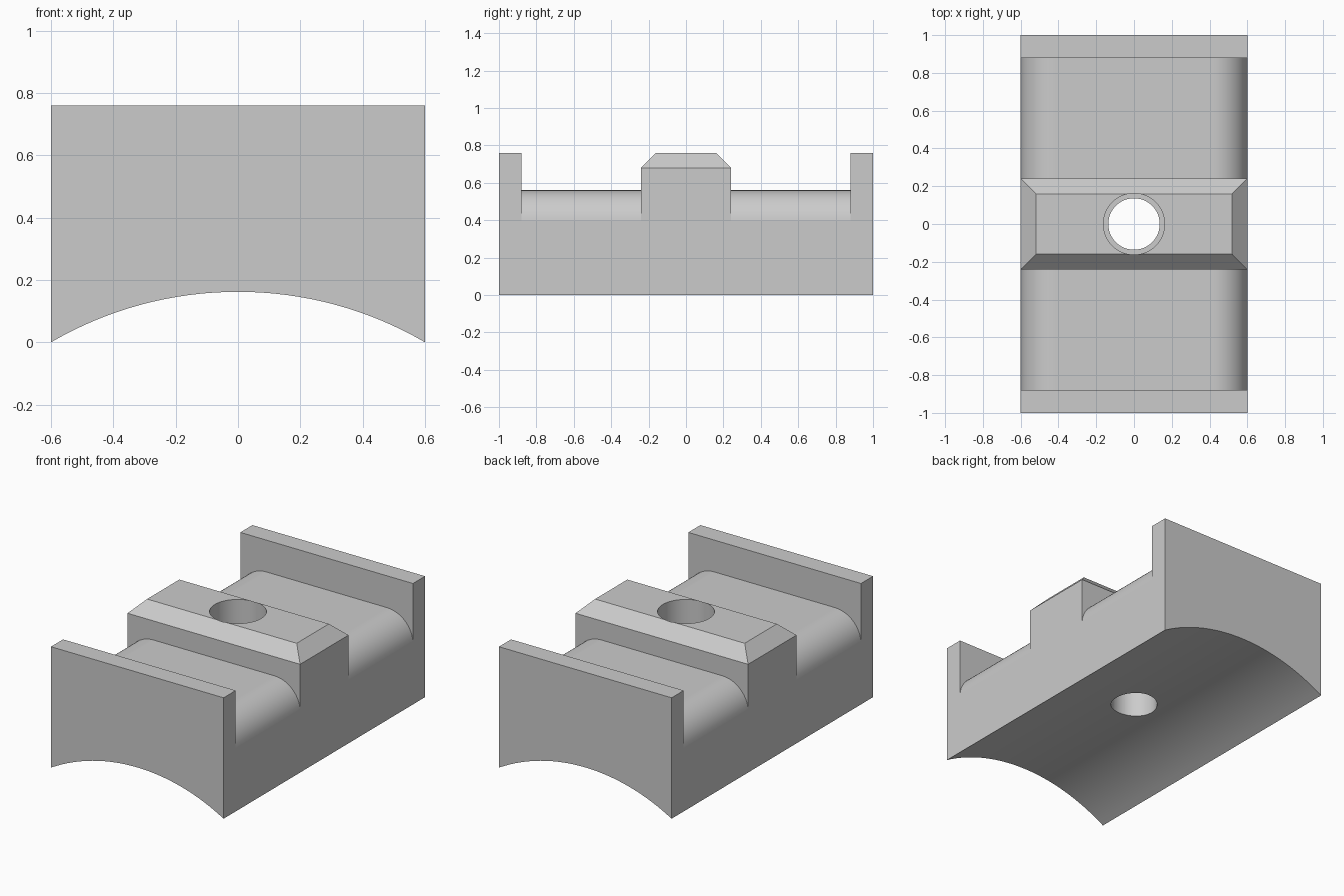
import bpy, bmesh, math

default = bpy.data.objects.get("Cube")
if default:
    bpy.data.objects.remove(default, do_unlink=True)

HALF_W, HALF_L, TOP = 0.60, 1.00, 0.76     # overall block
ARCH = 0.162                               # rise of the underside arch
WALL, BLOCK = 0.88, 0.24                   # pocket limits along y
SADDLE, FILLET = 0.56, 0.181               # pocket floor and its rounding
STEP = 0.46                                # floor of the counterbore

grey = bpy.data.materials.new("plain grey")
grey.use_nodes = True
grey.diffuse_color = (0.6, 0.6, 0.6, 1)
grey.node_tree.nodes["Principled BSDF"].inputs["Base Color"].default_value = (0.6, 0.6, 0.6, 1)


def prism(name, profile, start, end, axis="y"):
    """Extrude a closed outline (u, z) along the y or x axis."""
    bm = bmesh.new()
    place = (lambda u, z: (u, start, z)) if axis == "y" else (lambda u, z: (start, u, z))
    face = bm.faces.new([bm.verts.new(place(u, z)) for u, z in profile])
    moved = bmesh.ops.extrude_face_region(bm, geom=[face])["geom"]
    step = end - start
    bmesh.ops.translate(bm, verts=[v for v in moved if isinstance(v, bmesh.types.BMVert)],
                        vec=(0, step, 0) if axis == "y" else (step, 0, 0))
    bmesh.ops.recalc_face_normals(bm, faces=bm.faces)
    mesh = bpy.data.meshes.new(name)
    bm.to_mesh(mesh)
    bm.free()
    obj = bpy.data.objects.new(name, mesh)
    bpy.context.collection.objects.link(obj)
    return obj


def drill(name, radius, low, high):
    bpy.ops.mesh.primitive_cylinder_add(vertices=64, radius=radius, depth=high - low,
                                        location=(0, 0, (low + high) / 2))
    bpy.context.object.name = name
    return bpy.context.object


def arc(cx, cz, r, a0, a1, n):
    angles = [math.radians(a0 + (a1 - a0) * i / n) for i in range(n + 1)]
    return [(cx + r * math.cos(a), cz + r * math.sin(a)) for a in angles]


# Body: full block with an arched underside
radius = (HALF_W ** 2 + ARCH ** 2) / (2 * ARCH)
spread = math.degrees(math.asin(HALF_W / radius))
underside = arc(0, ARCH - radius, radius, 90 + spread, 90 - spread, 32)
body = prism("clamp_saddle_block", underside + [(HALF_W, TOP), (-HALF_W, TOP)], -HALF_L, HALF_L)

# Pockets with a rounded saddle floor
cx, cz = HALF_W + 0.001 - FILLET, SADDLE - FILLET
floor = arc(-cx, cz, FILLET, 180, 90, 14) + arc(cx, cz, FILLET, 90, 0, 14)
pocket = [(-0.7, 0.9), (-0.7, cz)] + floor + [(0.7, cz), (0.7, 0.9)]
cutters = [prism("pocket_cutter", pocket, min(s * BLOCK, s * WALL), max(s * BLOCK, s * WALL))
           for s in (-1, 1)]

# Chamfers around the top of the centre block
for s in (-1, 1):
    for edge, reach, axis in ((BLOCK, 0.7, "x"), (HALF_W, 0.3, "y")):
        wedge = [(s * (edge - 0.12), 0.80), (s * (edge + 0.04), 0.64), (s * (edge + 0.04), 0.80)]
        cutters.append(prism("chamfer_cutter", wedge, -reach, reach, axis))

# Stepped bolt hole
cutters += [drill("bore_cutter", 0.136, -0.1, 0.9), drill("counterbore_cutter", 0.162, STEP, 0.95)]

# Apply the cuts
bpy.ops.object.select_all(action="DESELECT")
bpy.context.view_layer.objects.active = body
body.select_set(True)
for cutter in cutters:
    cutter.hide_render = True
    cut = body.modifiers.new("cut", "BOOLEAN")
    cut.operation, cut.solver, cut.object = "DIFFERENCE", "EXACT", cutter
    bpy.ops.object.modifier_apply(modifier=cut.name)
    bpy.data.objects.remove(cutter, do_unlink=True)

# Finish: one colour, smooth curves, crisp flats
body.data.materials.clear()
body.data.materials.append(grey)
bpy.ops.object.shade_smooth_by_angle(angle=math.radians(25))
weighted = body.modifiers.new("flat_faces", "WEIGHTED_NORMAL")
weighted.keep_sharp = True
